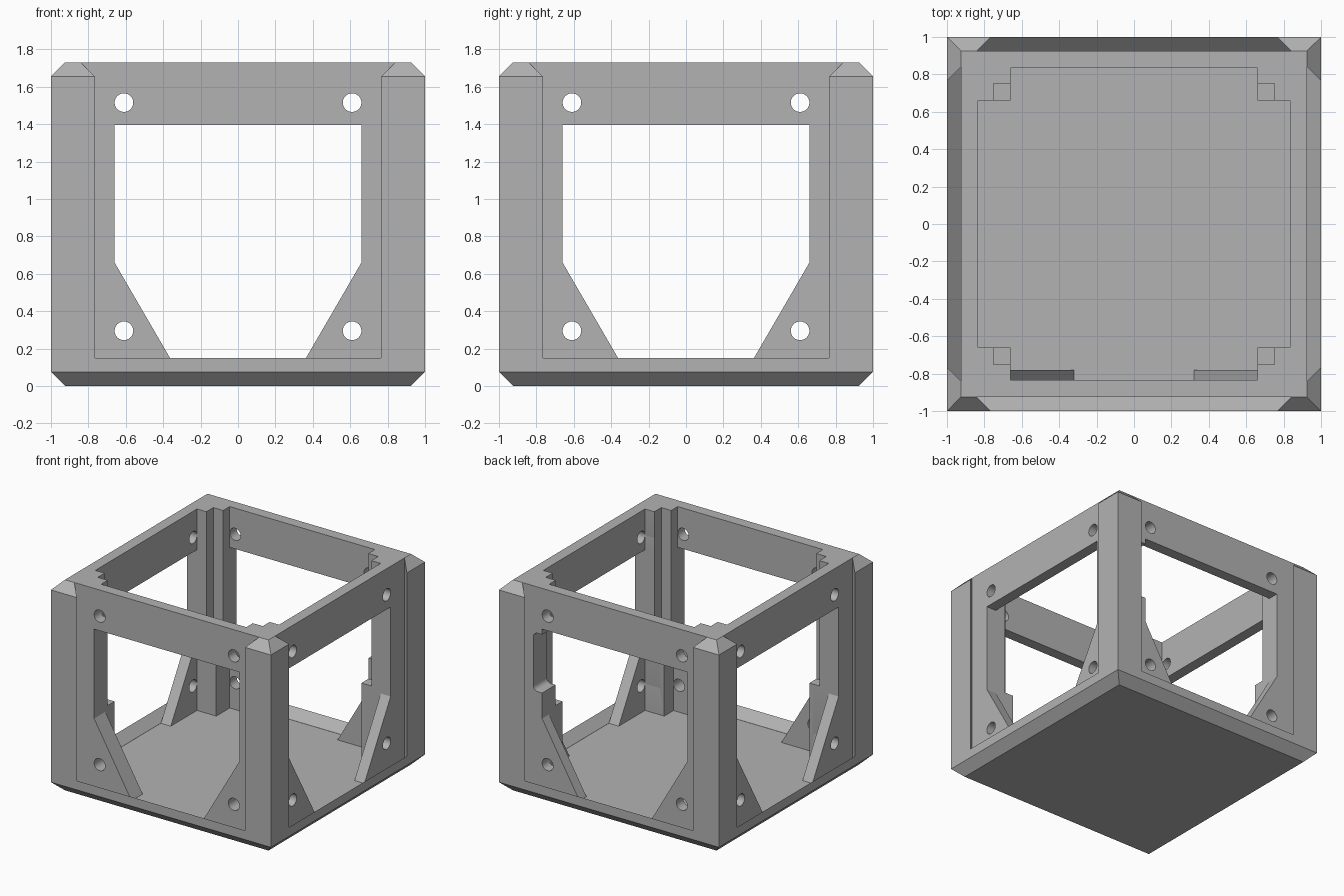
import bpy, bmesh, math
from mathutils import Matrix, Vector

if "Cube" in bpy.data.objects:
    bpy.data.objects.remove(bpy.data.objects["Cube"], do_unlink=True)

GREY = (0.45, 0.45, 0.45, 1)
grey = bpy.data.materials.new("plain grey")
grey.use_nodes = True
grey.diffuse_color = GREY
grey.node_tree.nodes["Principled BSDF"].inputs["Base Color"].default_value = GREY

FLOOR, TOP, FACE = 0.075, 1.73, 0.925


def make(name, bm):
    bmesh.ops.recalc_face_normals(bm, faces=bm.faces)
    mesh = bpy.data.meshes.new(name)
    bm.to_mesh(mesh)
    bm.free()
    mesh.materials.append(grey)
    ob = bpy.data.objects.new(name, mesh)
    bpy.context.collection.objects.link(ob)
    return ob


def loft(name, ring_a, ring_b, turn=0):
    """Solid between two matching rings, turned in quarters about z."""
    bm = bmesh.new()
    a = [bm.verts.new(p) for p in ring_a]
    b = [bm.verts.new(p) for p in ring_b]
    bm.faces.new(a)
    bm.faces.new(b)
    for i in range(len(a)):
        j = (i + 1) % len(a)
        bm.faces.new((a[i], a[j], b[j], b[i]))
    bm.transform(Matrix.Rotation(turn * math.pi / 2, 4, "Z"))
    return make(name, bm)


def square(x, y, z):
    return [(-x, -y, z), (x, -y, z), (x, y, z), (-x, y, z)]


def prism(name, profile, y0, y1, turn=0):
    return loft(name, [(x, y0, z) for x, z in profile],
                [(x, y1, z) for x, z in profile], turn)


def apply(body, other, operation="DIFFERENCE"):
    mod = body.modifiers.new("join or cut", "BOOLEAN")
    mod.object, mod.operation, mod.solver = other, operation, "EXACT"
    bpy.context.view_layer.objects.active = body
    bpy.ops.object.modifier_apply(modifier=mod.name)
    bpy.data.objects.remove(other, do_unlink=True)


# Outer block with chamfered top and bottom rims
bm = bmesh.new()
bmesh.ops.create_cube(bm, size=1, matrix=Matrix.Translation((0, 0, TOP / 2))
                      @ Matrix.Diagonal((2, 2, TOP, 1)))
rims = [e for e in bm.edges if abs(e.verts[0].co.z - e.verts[1].co.z) < 0.01]
bmesh.ops.bevel(bm, geom=rims, offset=FLOOR, segments=1, affect="EDGES")
frame = make("frame", bm)

# Inner cavity, leaving corner posts that are notched above a ledge
for x, y, z in ((0.835, 0.66, FLOOR), (0.66, 0.835, FLOOR), (0.75, 0.75, 0.7)):
    apply(frame, loft("cavity_cutter", square(x, y, z), square(x, y, 2)))

# Thicker gussets inside the front
for s in (-1, 1):
    gusset = [(s * 0.67, 0.66), (s * 0.66, 0.66), (s * 0.32, 0.075),
              (s * 0.32, 0.05), (s * 0.67, 0.05)]
    apply(frame, prism("front_gusset", gusset, -0.85, -0.78), "UNION")

# Dovetail panel slot, window and four screw holes on every side
window = [(-0.66, 1.395), (-0.66, 0.66), (-0.32, FLOOR),
          (0.32, FLOOR), (0.66, 0.66), (0.66, 1.395)]
for turn in range(4):
    def slot_ring(y, w, z):
        return [(-w, y, z), (w, y, z), (w, y, 2), (-w, y, 2)]
    apply(frame, loft("slot_cutter", slot_ring(-FACE, 0.84, 0.075),
                      slot_ring(-1.075, 0.69, 0.225), turn))
    apply(frame, prism("window_cutter", window, -FACE - 0.001, -0.7, turn))
    for x in (-0.61, 0.61):
        for z in (0.295, 1.515):
            ring = [(x + 0.05 * math.cos(i * math.pi / 12),
                     z + 0.05 * math.sin(i * math.pi / 12)) for i in range(24)]
            apply(frame, prism("hole_cutter", ring, -1.1, -0.7, turn))

# Rounded cable notch beside the back window
bm = bmesh.new()
bmesh.ops.create_cube(bm, size=1, matrix=Matrix.Translation((0.67, 0.85, 1.11))
                      @ Matrix.Diagonal((0.14, 0.3, 0.48, 1)))
across = [e for e in bm.edges if abs(e.verts[0].co.y - e.verts[1].co.y) > 0.1]
bmesh.ops.bevel(bm, geom=across, offset=0.04, segments=5, profile=0.5, affect="EDGES")
apply(frame, make("notch_cutter", bm))

# Smooth the round holes only
bpy.ops.object.select_all(action="DESELECT")
frame.select_set(True)
bpy.context.view_layer.objects.active = frame
bpy.ops.object.shade_smooth_by_angle(angle=math.radians(25))
